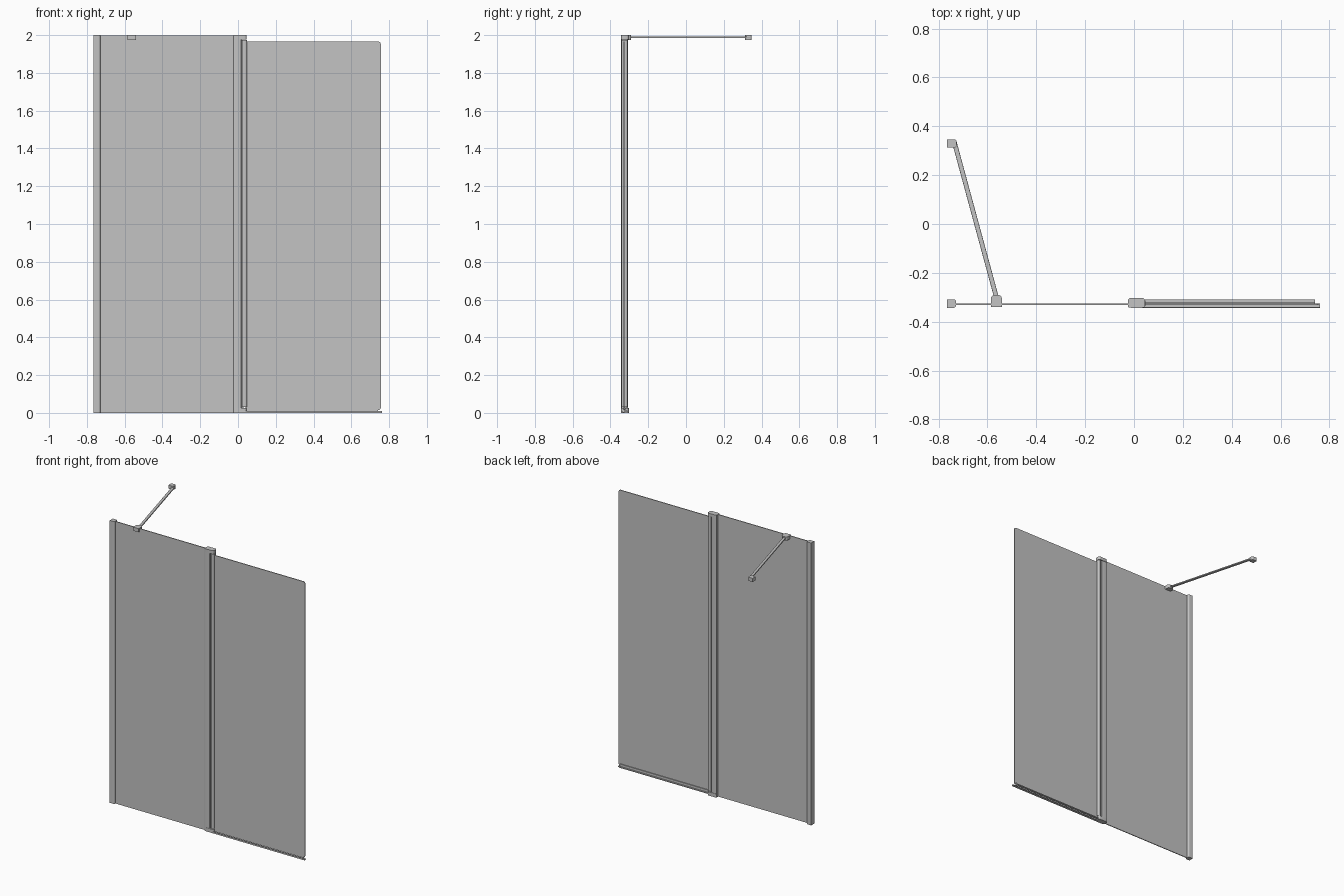
import bpy, bmesh, math
from mathutils import Vector

cube = bpy.data.objects.get("Cube")
if cube:
    bpy.data.objects.remove(cube, do_unlink=True)

grey = bpy.data.materials.new("satin grey")
grey.use_nodes = True
colour = (0.55, 0.55, 0.55, 1)
grey.diffuse_color = colour
grey.node_tree.nodes["Principled BSDF"].inputs["Base Color"].default_value = colour


def finish(name, bm):
    bmesh.ops.recalc_face_normals(bm, faces=bm.faces)
    mesh = bpy.data.meshes.new(name)
    bm.to_mesh(mesh)
    bm.free()
    obj = bpy.data.objects.new(name, mesh)
    bpy.context.collection.objects.link(obj)
    mesh.materials.append(grey)
    for o in bpy.context.selected_objects:
        o.select_set(False)
    obj.select_set(True)
    bpy.context.view_layer.objects.active = obj
    bpy.ops.object.shade_smooth_by_angle(angle=math.radians(35))
    return obj


def block(name, x, y, z, radius=0, axis=2, keep=None, segments=5):
    """Box between limits; edges along axis are rounded where keep(midpoint) holds."""
    bm = bmesh.new()
    bmesh.ops.create_cube(bm, size=1)
    for v in bm.verts:
        v.co = Vector([lim[0] if c < 0 else lim[1] for c, lim in zip(v.co, (x, y, z))])
    if radius:
        picked = []
        for e in bm.edges:
            a, b = (v.co for v in e.verts)
            if abs((a - b).normalized()[axis]) > 0.9 and (not keep or keep((a + b) / 2)):
                picked.append(e)
        bmesh.ops.bevel(bm, geom=picked, offset=radius, segments=segments,
                        profile=0.5, affect='EDGES')
    return finish(name, bm)


def bar(name, start, end, width, height):
    """Flat bar with softened long edges between two points."""
    run = Vector(end) - Vector(start)
    half = run.length / 2
    obj = block(name, (-half, half), (-width / 2, width / 2),
                (-height / 2, height / 2), height * 0.25, axis=0, segments=3)
    obj.location = (Vector(start) + Vector(end)) / 2
    obj.rotation_euler.z = math.atan2(run.y, run.x)
    return obj


# Fixed panel and the wall channel that holds it
block("wall_profile", (-0.765, -0.729), (-0.343, -0.309), (0, 2),
      0.009, keep=lambda p: p.x > -0.74)
block("fixed_glass", (-0.735, -0.015), (-0.331, -0.325), (0, 1.998))

# Centre post: closed channel, hinge column and slim web between them
block("centre_post", (-0.024, 0.018), (-0.342, -0.306), (0.002, 1.998), 0.005)
block("hinge_web", (0.015, 0.03), (-0.328, -0.314), (0.025, 1.975))
block("hinge_column", (0.022, 0.047), (-0.341, -0.309), (0.03, 1.975), 0.009)

# End caps covering post and hinge
for name, z in (("post_top_cap", (1.977, 2)), ("post_bottom_cap", (0, 0.026))):
    block(name, (-0.025, 0.046), (-0.343, -0.303), z, 0.012)

# Swinging door with rounded free corners
block("door_glass", (0.04, 0.756), (-0.331, -0.325), (0.014, 1.966),
      0.014, axis=1, keep=lambda p: p.x > 0.5)

# Seal gripping the lower edge of the door, and the threshold strip below
block("door_seal_back", (0.045, 0.742), (-0.325, -0.319), (0.006, 0.028))
block("door_seal_lip", (0.045, 0.742), (-0.325, -0.310), (0.006, 0.012))
block("threshold", (0.03, 0.762), (-0.343, -0.325), (0, 0.005))
block("threshold_rib", (0.03, 0.762), (-0.343, -0.337), (0, 0.011),
      0.002, axis=0, keep=lambda p: p.z > 0.006)

# Stabilising arm from the wall to the top edge of the fixed panel
block("wall_bracket", (-0.765, -0.727), (0.313, 0.347), (1.975, 2),
      0.009, keep=lambda p: p.x > -0.74)
block("glass_bracket", (-0.586, -0.541), (-0.340, -0.290), (1.975, 2),
      0.016, keep=lambda p: p.y > -0.3)
bar("support_arm", (-0.563, -0.302, 1.988), (-0.736, 0.336, 1.988), 0.019, 0.009)
